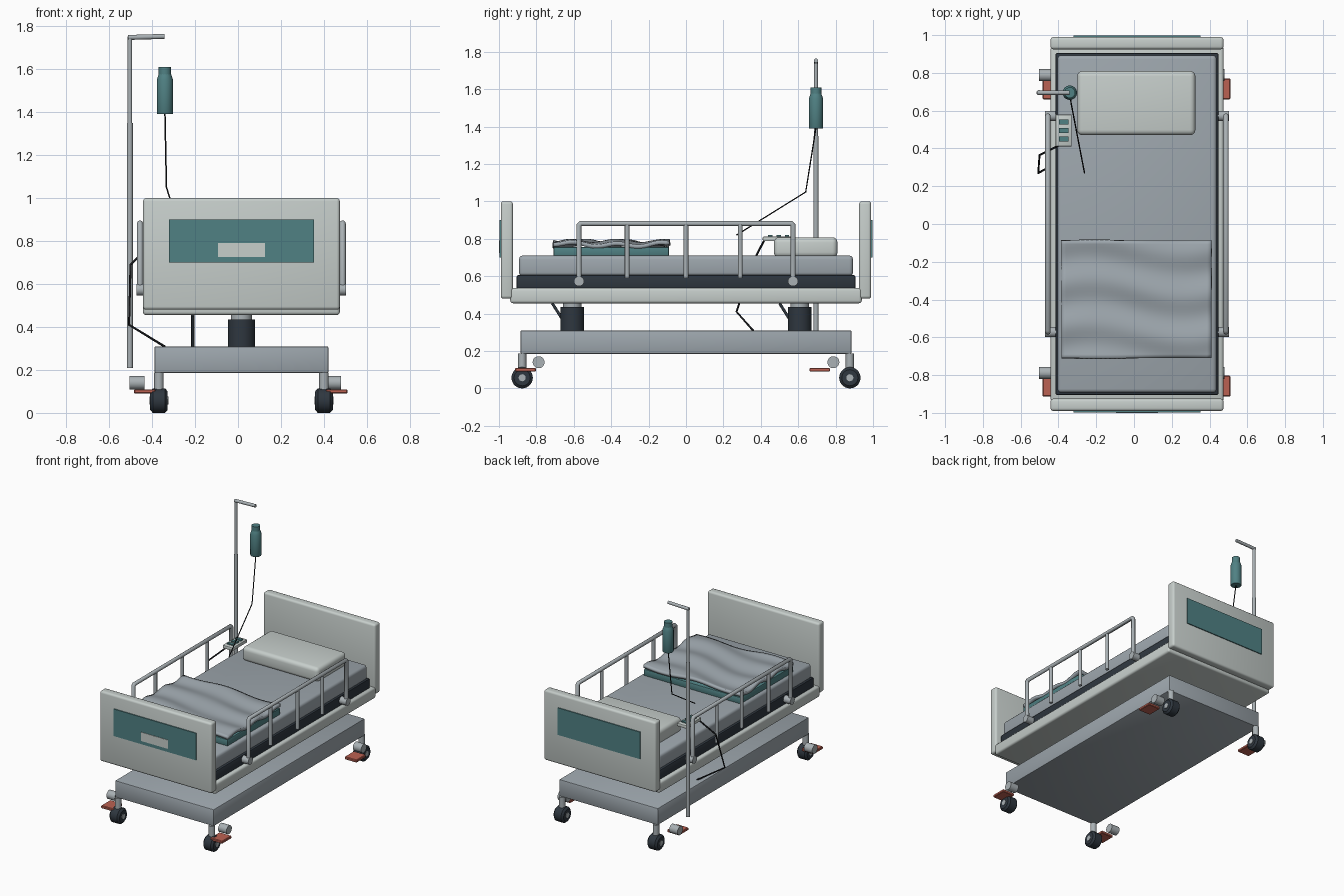
import bpy, bmesh, math
from mathutils import Vector

if "Cube" in bpy.data.objects:
    bpy.data.objects.remove(bpy.data.objects["Cube"])

CX = 0.016  # centre line of the bed


def colour(name, rgb):
    m = bpy.data.materials.new(name)
    m.diffuse_color = (*rgb, 1)
    m.use_nodes = True
    m.node_tree.nodes["Principled BSDF"].inputs["Base Color"].default_value = m.diffuse_color
    return m


PALE = colour("pale grey", (0.57, 0.62, 0.60))
GREY = colour("blue grey", (0.34, 0.385, 0.42))
METAL = colour("metal grey", (0.40, 0.44, 0.46))
DARK = colour("dark slate", (0.028, 0.038, 0.05))
TEAL = colour("teal", (0.08, 0.22, 0.23))
RED = colour("brick red", (0.50, 0.12, 0.085))
BLACK = colour("black", (0.008, 0.009, 0.011))


def finish(bm, name, mat, smooth=True):
    me = bpy.data.meshes.new(name)
    bm.to_mesh(me)
    bm.free()
    me.materials.append(mat)
    ob = bpy.data.objects.new(name, me)
    bpy.context.collection.objects.link(ob)
    if smooth:
        bpy.context.view_layer.objects.active = ob
        bpy.ops.object.select_all(action='DESELECT')
        ob.select_set(True)
        bpy.ops.object.shade_smooth_by_angle(angle=math.radians(35))
    return ob


def box(name, x, y, z, mat, bevel=0.0, segments=3):
    """Box from (min, max) ranges, with optional rounded edges."""
    bm = bmesh.new()
    bmesh.ops.create_cube(bm, size=1)
    for v in bm.verts:
        v.co = [(r[0] + r[1]) / 2 + c * (r[1] - r[0])
                for r, c in zip((x, y, z), v.co)]
    if bevel:
        bmesh.ops.bevel(bm, geom=bm.edges[:], offset=bevel, segments=segments,
                        profile=0.5, affect='EDGES')
    return finish(bm, name, mat, bevel > 0)


def lathe(name, start, end, profile, mat, sides=24):
    """Turned part: profile of (distance along axis 0-1, radius)."""
    a, d = Vector(start), Vector(end) - Vector(start)
    q = d.to_track_quat('Z', 'Y')
    bm = bmesh.new()
    rings = []
    for t, r in profile:
        rings.append([bm.verts.new(a + q @ Vector((
            r * math.cos(i * math.tau / sides), r * math.sin(i * math.tau / sides),
            t * d.length))) for i in range(sides)])
    for lo, hi in zip(rings, rings[1:]):
        for i in range(sides):
            j = (i + 1) % sides
            bm.faces.new((lo[i], lo[j], hi[j], hi[i]))
    bm.faces.new(rings[0][::-1])
    bm.faces.new(rings[-1])
    return finish(bm, name, mat)


def rod(name, start, end, r, mat, sides=20):
    return lathe(name, start, end, [(0, r), (1, r)], mat, sides)


def tube(name, points, r, mat):
    cu = bpy.data.curves.new(name, 'CURVE')
    cu.dimensions = '3D'
    cu.bevel_depth = r
    cu.bevel_resolution = 3
    cu.use_fill_caps = True
    sp = cu.splines.new('POLY')
    sp.points.add(len(points) - 1)
    for p, co in zip(sp.points, points):
        p.co = (*co, 1)
    cu.materials.append(mat)
    ob = bpy.data.objects.new(name, cu)
    bpy.context.collection.objects.link(ob)
    return ob


# Base and bed frame
box("base", (CX - .405, CX + .405), (-.885, .885), (.185, .31), GREY, .008, 2)
box("bed_frame", (CX - .458, CX + .458), (-.94, .94), (.455, .537), PALE, .015)
box("mattress_deck", (CX - .431, CX + .431), (-.905, .905), (.53, .605), DARK, .008, 2)
box("mattress", (CX - .421, CX + .421), (-.893, .893), (.60, .71), GREY, .02)

# End boards with inset-look panels
for s, name in ((-1, "foot"), (1, "head")):
    box(name + "_board", (CX - .458, CX + .458), sorted((s * .925, s * .99)),
        (.48, 1.0), PALE, .015)
    box(name + "_panel", (CX - .337, CX + .337), sorted((s * .988, s * .997)),
        (.70, .90), TEAL)
box("name_card", (CX - .11, CX + .11), (-1.0, -.995), (.725, .79), PALE)

# Lift columns and their struts
for s, name in ((-1, "foot"), (1, "head")):
    y = s * .608
    rod(name + "_lift_sleeve", (CX, y, .30), (CX, y, .435), .063, DARK, 32)
    rod(name + "_lift_piston", (CX, y, .43), (CX, y, .46), .049, METAL, 32)
    y0 = -.715 if s < 0 else .50
    tube(name + "_lift_strut", [(-.21, y0, .455), (-.21, y0 + .095, .305)], .008, DARK)

# Casters, brake pedals and bumpers
for sx in (-1, 1):
    for sy in (-1, 1):
        x, y = CX + sx * .384, sy * .876
        tag = ("left" if sx < 0 else "right") + ("_front" if sy < 0 else "_back")
        lathe("wheel_" + tag, (x - .041, y, .057), (x + .041, y, .057),
              [(0, .043), (.15, .057), (.85, .057), (1, .043)], DARK, 28)
        rod("wheel_hub_" + tag, (x - .044, y, .057), (x + .044, y, .057), .019, METAL, 16)
        rod("caster_stem_" + tag, (x, y, .10), (x, y, .187), .022, METAL)
        py = -.858 if sy < 0 else .715
        xo = -.484 if sx < 0 else .51
        box("brake_pedal_" + tag, sorted((xo, xo - sx * .10)), (py - .055, py + .055),
            (.09, .11), RED, .004, 1)
        bx = -.469 if sx < 0 else .446
        rod("bumper_" + tag, (bx - .035, sy * .788, .14), (bx + .033, sy * .788, .14),
            .032, METAL)

# Side rails: bent frame, inner bars and pivot knobs
for x, side in ((-.456, "left"), (.487, "right")):
    tube(side + "_rail_frame", [(x, -.572, .57), (x, -.572, .872), (x, -.562, .882),
                                (x, .562, .882), (x, .572, .872), (x, .572, .57)],
         .0145, METAL)
    for i, y in enumerate((-.315, 0, .29)):
        rod(f"{side}_rail_bar_{i + 1}", (x, y, .59), (x, y, .882), .0125, METAL)
    inner = CX + (.425 if x > 0 else -.425)
    outer = x + (.016 if x > 0 else -.016)
    for y in (-.572, .572):
        rod(f"{side}_rail_knob", (inner, y, .573), (outer, y, .573), .027, METAL)

# Pillow and folded blanket
box("pillow", (-.30, .325), (.47, .81), (.70, .808), PALE, .028, 4)
box("blanket_fold", (-.384, .41), (-.708, -.09), (.705, .757), TEAL, .008, 2)
bm = bmesh.new()
bmesh.ops.create_grid(bm, x_segments=32, y_segments=32, size=.5)
for v in bm.verts:
    u, w = v.co.x, v.co.y
    wave = .009 * math.sin(w * 17 + 1.2 * math.sin(u * 5)) + .007 * math.sin(u * 9 + w * 4)
    v.co = (.013 + u * .796, -.398 + w * .622, .784 + wave)
sheet = finish(bm, "blanket_top", GREY)
mod = sheet.modifiers.new("thickness", 'SOLIDIFY')
mod.thickness = .022
mod.offset = -1

# Drip stand, bottle and line
rod("stand_pole_lower", (-.503, .695, .21), (-.503, .695, 1.35), .0135, METAL)
rod("stand_pole_upper", (-.503, .695, 1.34), (-.503, .695, 1.752), .0105, METAL)
rod("stand_arm", (-.512, .695, 1.747), (-.342, .695, 1.752), .0115, METAL)
lathe("drip_bottle", (-.34, .695, 1.39), (-.34, .695, 1.58),
      [(0, .036), (.02, .038), (.84, .038), (.93, .032), (1, .027)], TEAL, 28)
rod("bottle_cap", (-.34, .695, 1.575), (-.34, .695, 1.61), .029, TEAL, 14)
tube("drip_line", [(-.34, .695, 1.395), (-.333, .64, 1.05), (-.262, .27, .82)],
     .0035, BLACK)

# Hand control with buttons and cable
box("hand_control", (-.415, -.33), (.41, .58), (.787, .812), PALE, .006, 2)
for i in range(3):
    y = .45 + i * .045
    box(f"control_button_{i + 1}", (-.396, -.346), (y - .012, y + .012), (.811, .82), TEAL)
tube("control_cable", [(-.39, .42, .795), (-.50, .365, .69), (-.507, .27, .41),
                       (-.34, .36, .308)], .0055, BLACK)
